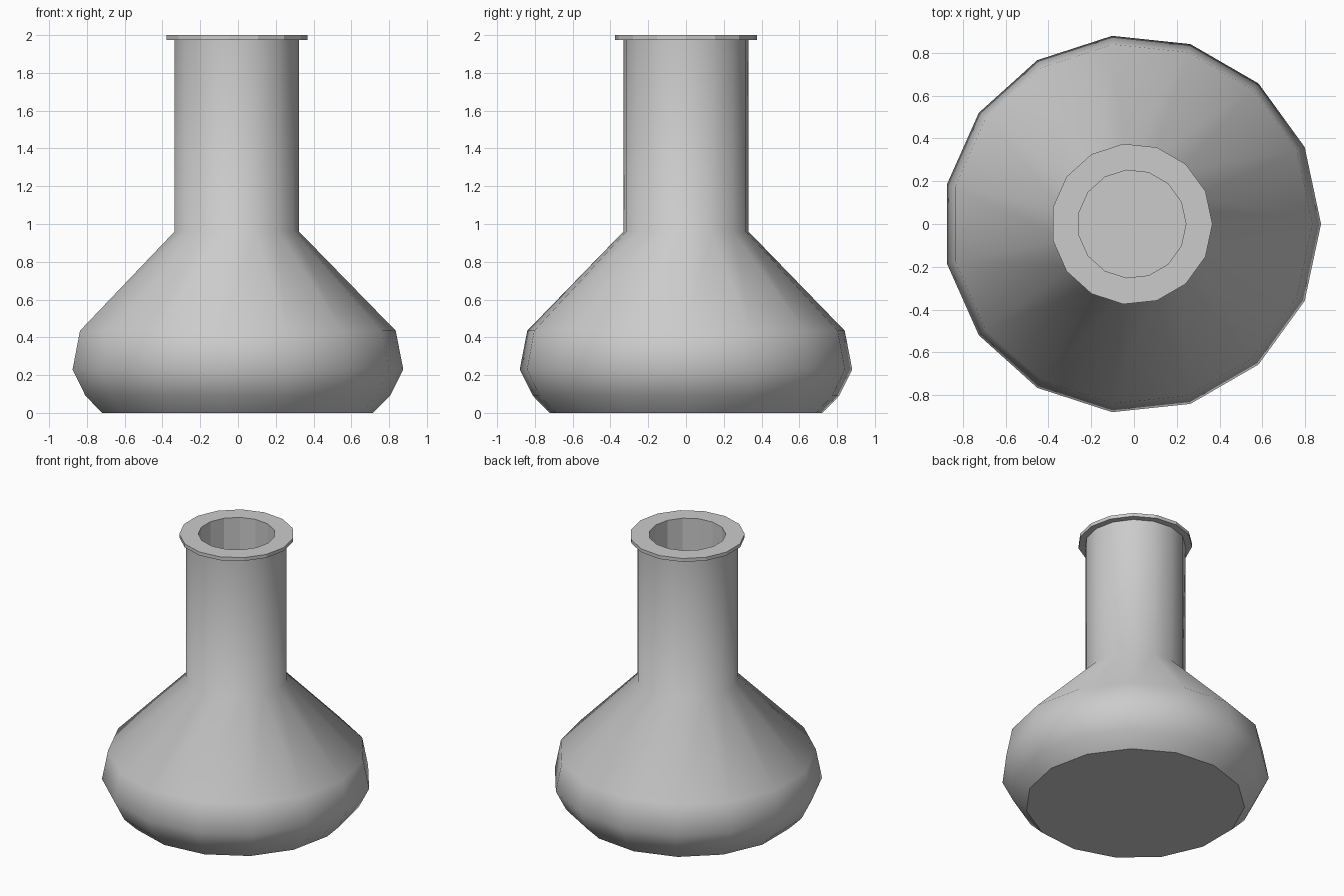
import bpy, bmesh
from math import cos, sin, tau

cube = bpy.data.objects.get("Cube")
if cube:
    bpy.data.objects.remove(cube, do_unlink=True)

SIDES = 15
CENTRE_X = -0.01

grey = bpy.data.materials.new("plain_grey")
grey.use_nodes = True
colour = (0.6, 0.6, 0.6, 1)
grey.diffuse_color = colour
grey.node_tree.nodes["Principled BSDF"].inputs["Base Color"].default_value = colour


def lathe(name, profile, smooth_bands=(), cap_start=False, cap_end=False):
    """Spin (radius, height) points round the axis, listed bottom outside to top inside."""
    bm = bmesh.new()
    rings = [[bm.verts.new((CENTRE_X + r * cos(tau * i / SIDES), r * sin(tau * i / SIDES), z))
              for i in range(SIDES)] for r, z in profile]
    for band, (low, high) in enumerate(zip(rings, rings[1:])):
        for i in range(SIDES):
            j = (i + 1) % SIDES
            face = bm.faces.new((low[i], low[j], high[j], high[i]))
            face.smooth = band in smooth_bands
    if cap_start:
        bm.faces.new(rings[0][::-1])
    if cap_end:
        bm.faces.new(rings[-1])
    mesh = bpy.data.meshes.new(name)
    bm.to_mesh(mesh)
    bm.free()
    mesh.materials.append(grey)
    obj = bpy.data.objects.new(name, mesh)
    bpy.context.collection.objects.link(obj)
    return obj


# Rounded base, sloping shoulder and straight neck, smooth all the way up
body = [(0.725, 0), (0.815, 0.09), (0.885, 0.23), (0.845, 0.435), (0.333, 0.96), (0.333, 1.975)]
lathe("flask_body", body, smooth_bands=range(5), cap_start=True)

# Flat faceted lip that turns down into the bore of the neck
lip = [(0.333, 1.975), (0.377, 1.975), (0.377, 2), (0.253, 2), (0.253, 0.95)]
lathe("lip_and_bore", lip, cap_end=True)
